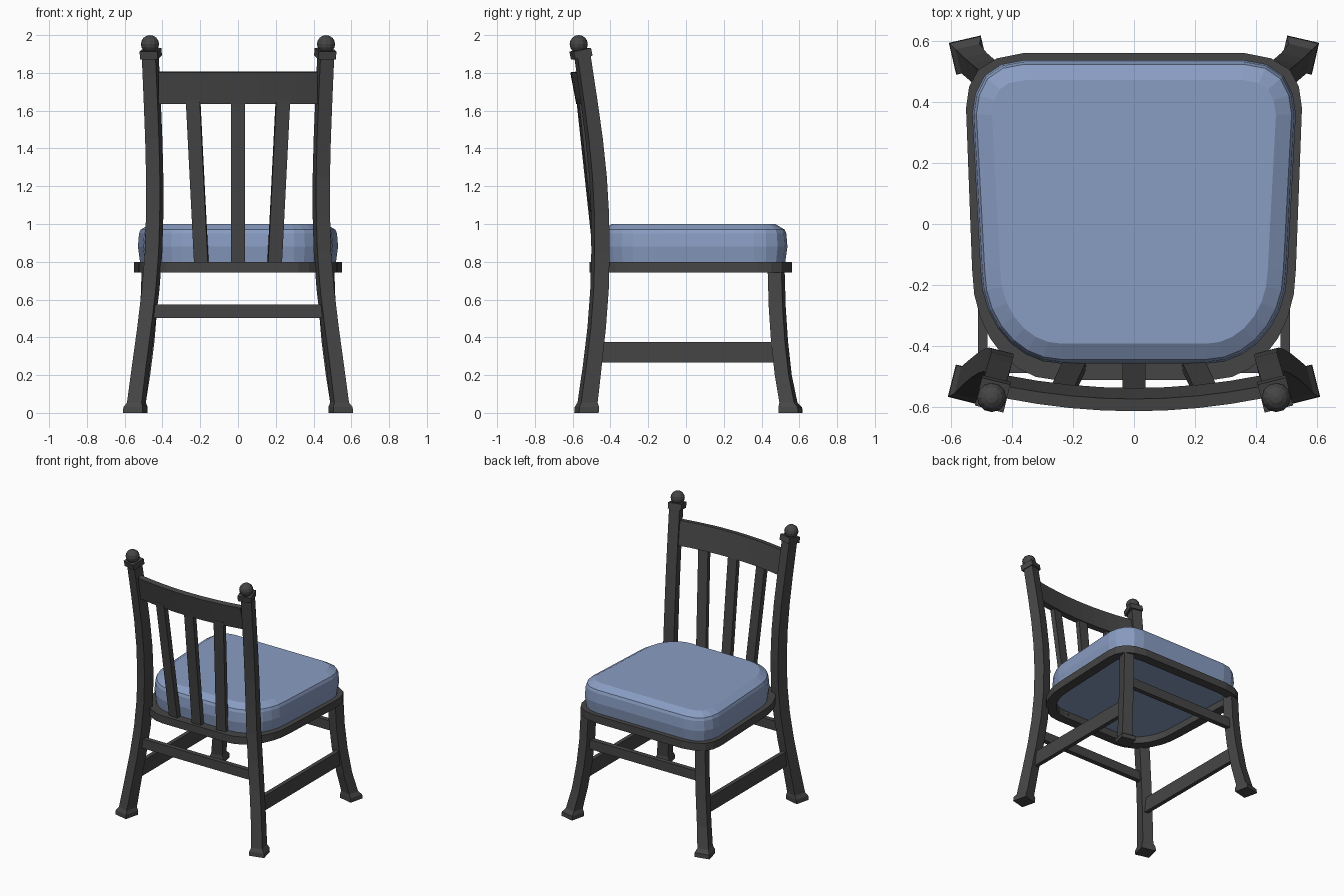
import bpy, bmesh, math
from mathutils import Vector, Matrix

if "Cube" in bpy.data.objects:
    bpy.data.objects.remove(bpy.data.objects["Cube"])


def material(name, col):
    m = bpy.data.materials.new(name)
    m.diffuse_color = (*col, 1)
    m.use_nodes = True
    m.node_tree.nodes["Principled BSDF"].inputs["Base Color"].default_value = m.diffuse_color
    return m


WOOD = material("dark wood", (0.06, 0.06, 0.06))
BLUE = material("blue fabric", (0.25, 0.335, 0.54))


def finish(name, bm, mat):
    bmesh.ops.recalc_face_normals(bm, faces=bm.faces[:])
    me = bpy.data.meshes.new(name)
    bm.to_mesh(me)
    bm.free()
    me.materials.append(mat)
    ob = bpy.data.objects.new(name, me)
    bpy.context.collection.objects.link(ob)
    return ob


def loft(name, rings, mat, closed=False):
    """Skin a list of rings; cap the ends, or join last to first if closed."""
    bm = bmesh.new()
    vs = [[bm.verts.new(p) for p in r] for r in rings]
    pairs = list(zip(vs, vs[1:])) + ([(vs[-1], vs[0])] if closed else [])
    for a, b in pairs:
        n = len(a)
        for i in range(n):
            j = (i + 1) % n
            bm.faces.new((a[i], a[j], b[j], b[i]))
    if not closed:
        bm.faces.new(vs[0])
        bm.faces.new(vs[-1])
    return finish(name, bm, mat)


def rect(x, y, z, w, d, ang=0):
    """Horizontal rectangle ring, turned about z."""
    rot = Matrix.Rotation(math.radians(ang), 3, 'Z')
    return [Vector((x, y, z)) + rot @ Vector((a * w / 2, b * d / 2, 0))
            for a, b in ((-1, -1), (1, -1), (1, 1), (-1, 1))]


def box(name, centre, size, tilt=0, turn=0):
    bm = bmesh.new()
    bmesh.ops.create_cube(bm, size=1)
    m = (Matrix.Translation(centre) @ Matrix.Rotation(math.radians(turn), 4, 'Z')
         @ Matrix.Rotation(math.radians(tilt), 4, 'X') @ Matrix.Diagonal((*size, 1)))
    bm.transform(m)
    return finish(name, bm, WOOD)


# x, y, z, width, depth along each leg
back_path = [(.545, -.527, 0, .107, .107), (.543, -.525, .03, .105, .107),
             (.538, -.521, .055, .08, .09), (.514, -.496, .25, .077, .084),
             (.487, -.473, .45, .076, .082), (.463, -.458, .65, .076, .082),
             (.447, -.453, .85, .075, .081), (.441, -.455, 1.05, .075, .08),
             (.441, -.466, 1.25, .075, .078), (.446, -.486, 1.45, .075, .076),
             (.454, -.513, 1.65, .075, .074), (.465, -.550, 1.9, .075, .072)]
front_path = [(.542, .553, 0, .107, .107), (.541, .552, .03, .105, .105),
              (.536, .542, .055, .08, .08), (.510, .515, .2, .075, .075),
              (.487, .495, .38, .075, .075), (.472, .483, .56, .075, .075),
              (.465, .477, .76, .075, .075)]

for s, side in ((1, "right"), (-1, "left")):
    # Legs
    loft("back_post_" + side, [rect(s * x, y, z, w, d, 14 * s)
                               for x, y, z, w, d in back_path], WOOD)
    loft("front_leg_" + side, [rect(s * x, y, z, w, d, -13 * s)
                               for x, y, z, w, d in front_path], WOOD)
    # Post cap and finial
    box("post_cap_" + side, (s * .462, -.556, 1.902), (.096, .096, .042), 12, 14 * s)
    bm = bmesh.new()
    bmesh.ops.create_uvsphere(bm, u_segments=12, v_segments=8, radius=.048)
    bm.transform(Matrix.Translation((s * .466, -.568, 1.952)))
    finish("finial_" + side, bm, WOOD)
    # Side stretcher
    box("side_stretcher_" + side, (s * .495, .01, .322), (.03, .94, .108))

# Front and back stretchers
box("back_stretcher", (0, -.47, .538), (.9, .035, .07))
box("front_stretcher", (0, .484, .538), (.92, .035, .07))

# Curved, leaning top rail
rail = []
for i in range(9):
    x = -.42 + .105 * i
    y = -.593 + .042 * (x / .42) ** 2
    rail.append([(x, y - .02, 1.803), (x, y + .02, 1.808),
                 (x, y + .056, 1.638), (x, y + .012, 1.635)])
loft("top_rail", rail, WOOD)

# Straight back slats, splayed outward to the top
for k, side in ((-1, "left"), (0, "middle"), (1, "right")):
    rings = []
    for x, y, z in ((.193, -.467, .77), (.238, -.563, 1.66)):
        rings.append(rect(k * x, y + .008 * abs(k), z, .074, .036, 7 * k))
    loft("slat_" + side, rings, WOOD)


def half_outline(cx, a, y_back, front):
    """Elliptical back corner followed by the front corner points."""
    arc = [(cx + a * math.sin(t), -.15 + (y_back + .15) * math.cos(t))
           for t in (i * math.pi / 14 for i in range(8))]
    return arc + front


# Half outlines of seat frame and cushion, mirrored in x
frame_half = half_outline(.26, .27, -.51, [(.55, .38), (.54, .45), (.51, .505),
                                           (.45, .542), (.36, .56)])
cushion_half = half_outline(.24, .263, -.457, [(.53, .36), (.52, .425), (.49, .485),
                                               (.435, .523), (.36, .537)])


def outline(half, inset, z):
    """Full loop at height z, moved inward along the edge normals."""
    pts = [Vector(p) for p in half] + [Vector((-x, y)) for x, y in reversed(half)]
    n, out = len(pts), []
    for i, p in enumerate(pts):
        a = (p - pts[i - 1]).normalized()
        b = (pts[(i + 1) % n] - p).normalized()
        m = Vector((-a.y - b.y, a.x + b.x)).normalized()
        q = p + m * inset / max(.5, m.dot(Vector((-a.y, a.x))))
        out.append((q.x, q.y, z))
    return out


# Seat frame ring
loft("seat_frame", [outline(frame_half, i, z) for i, z in
                    ((0, .744), (0, .8), (.07, .8), (.07, .744))], WOOD, closed=True)

# Cushion
loft("cushion", [outline(cushion_half, i, z) for i, z in
                 ((.012, .795), (0, .88), (.006, .95), (.014, .97),
                  (.065, 1.0))], BLUE)
